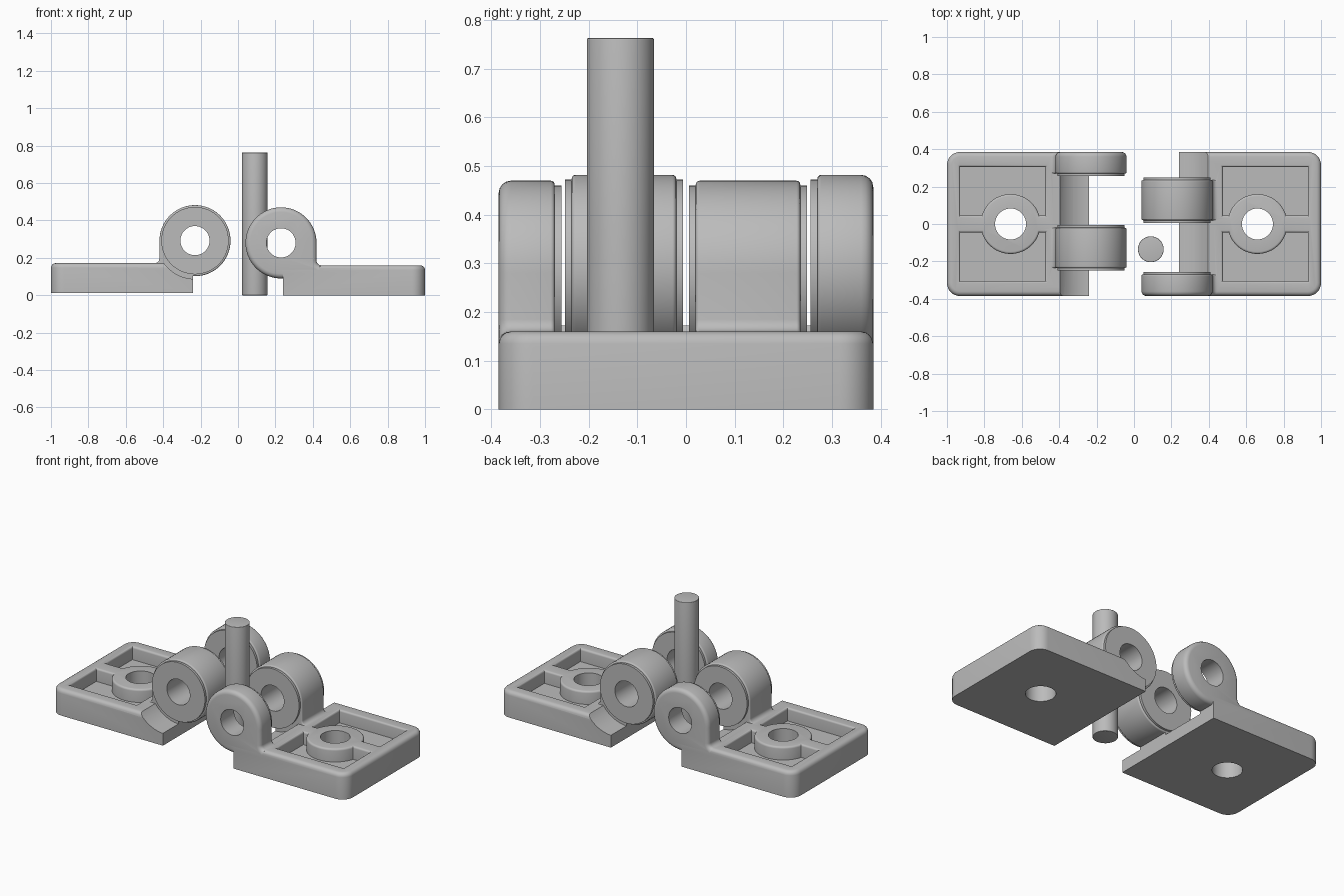
import bpy, bmesh, math
from mathutils import Vector

if "Cube" in bpy.data.objects:
    bpy.data.objects.remove(bpy.data.objects["Cube"])

grey = bpy.data.materials.new("plain grey")
grey.use_nodes = True
grey.diffuse_color = (0.5, 0.5, 0.5, 1)
grey.node_tree.nodes["Principled BSDF"].inputs["Base Color"].default_value = (0.5, 0.5, 0.5, 1)

AXIS_X, AXIS_Z, BARREL_R = 0.23, 0.28, 0.19
TOP, INNER, OUTER, HALF = 0.16, 0.24, 1.0, 0.385
HOLE_X = 0.66


def arc(cx, cy, r, start, end, n):
    """Points on an arc, angles in degrees."""
    angles = [math.radians(start + (end - start) * i / n) for i in range(n + 1)]
    return [(cx + r * math.cos(a), cy + r * math.sin(a)) for a in angles]


def circle(cx, cy, r, n=64):
    return arc(cx, cy, r, 0, 360, n)[:-1]


def prism(name, profile, lo, hi, axis="z", round_lo=0, round_hi=0):
    """Extrude a profile along z or y, with optional rounded ends."""
    bm = bmesh.new()
    k = 2 if axis == "z" else 1

    def place(p, h):
        return (p[0], p[1], h) if axis == "z" else (p[0], h, p[1])

    face = bm.faces.new([bm.verts.new(place(p, lo)) for p in profile])
    moved = bmesh.ops.extrude_face_region(bm, geom=[face], use_keep_orig=True)
    for v in moved["geom"]:
        if isinstance(v, bmesh.types.BMVert):
            v.co[k] = hi
    bmesh.ops.recalc_face_normals(bm, faces=bm.faces)
    for level, width in ((lo, round_lo), (hi, round_hi)):
        if width:
            rim = [e for e in bm.edges if all(abs(v.co[k] - level) < 1e-5 for v in e.verts)]
            bmesh.ops.bevel(bm, geom=rim, offset=width, segments=4, profile=0.5,
                            affect="EDGES", clamp_overlap=False)
    bmesh.ops.recalc_face_normals(bm, faces=bm.faces)
    mesh = bpy.data.meshes.new(name)
    bm.to_mesh(mesh)
    bm.free()
    mesh.materials.append(grey)
    ob = bpy.data.objects.new(name, mesh)
    bpy.context.collection.objects.link(ob)
    return ob


def combine(ob, other, operation):
    """Apply a boolean and discard the second object."""
    mod = ob.modifiers.new("combine", "BOOLEAN")
    mod.operation, mod.solver, mod.object = operation, "EXACT", other
    mesh = bpy.data.meshes.new_from_object(ob.evaluated_get(bpy.context.evaluated_depsgraph_get()))
    ob.modifiers.clear()
    ob.data = mesh
    bpy.data.objects.remove(other)


def round_top(ob, width, outside):
    """Round the top rims: the outer border or the pocket edges."""
    bm = bmesh.new()
    bm.from_mesh(ob.data)
    rim = []
    for e in bm.edges:
        on_top = all(abs(v.co.z - TOP) < 1e-4 for v in e.verts)
        at_inner = all(v.co.x < INNER + 1e-4 for v in e.verts)
        if on_top and not at_inner and len(e.link_faces) == 2 and e.calc_face_angle(0) > 0.5:
            mid = (e.verts[0].co + e.verts[1].co) / 2
            is_border = abs(mid.y) > 0.33 or mid.x > 0.95
            if is_border == outside:
                rim.append(e)
    bmesh.ops.bevel(bm, geom=rim, offset=width, segments=4, profile=0.5,
                    affect="EDGES", clamp_overlap=False)
    bm.to_mesh(ob.data)
    bm.free()


def smooth(ob):
    bpy.ops.object.select_all(action="DESELECT")
    ob.select_set(True)
    bpy.context.view_layer.objects.active = ob
    bpy.ops.object.shade_smooth_by_angle(angle=math.radians(30))


# Leaf plate with two rounded outer corners
r = 0.07
outline = [(INNER, -HALF)] + arc(OUTER - r, r - HALF, r, -90, 0, 8)
outline += arc(OUTER - r, HALF - r, r, 0, 90, 8) + [(INNER, HALF)]
leaf = prism("left_hinge_leaf", outline, 0, TOP)

# Two pockets that leave a rib and a ring around the screw hole
rib, ring = 0.045, 0.16
turn = math.degrees(math.asin(rib / ring))
for side in (1, -1):
    pocket = [(0.93, rib), (0.93, 0.305), (0.475, 0.305), (0.475, rib)]
    pocket += arc(HOLE_X, 0, ring, 180 - turn, turn, 20)
    cutter = prism("pocket_cutter", [(x, y * side) for x, y in pocket], 0.08, 0.3)
    combine(leaf, cutter, "DIFFERENCE")
round_top(leaf, 0.025, True)
round_top(leaf, 0.012, False)

# Curved clearance for the opposite barrels
for lo, hi in ((-0.27, 0.02), (0.235, 0.5)):
    cutter = prism("clearance_cutter", circle(AXIS_X, AXIS_Z, 0.205), lo, hi, "y")
    combine(leaf, cutter, "DIFFERENCE")

# Barrels, filleted into the plate, with thin bosses on the inner ends
side_x = AXIS_X + BARREL_R
barrel = arc(AXIS_X, AXIS_Z, BARREL_R, 0, 270, 48)
barrel += [(side_x + 0.025, 0.09)]
barrel += arc(side_x + 0.025, TOP + 0.025, 0.025, 270, 180, 6)
for lo, hi, round_lo, boss_lo in ((-HALF, -0.27, 0.025, -0.3), (0.02, 0.235, 0.008, 0.006)):
    combine(leaf, prism("barrel", barrel, lo, hi, "y", round_lo, 0.008), "UNION")
    boss = prism("boss", circle(AXIS_X, AXIS_Z, 0.18), boss_lo, hi + 0.014, "y")
    combine(leaf, boss, "UNION")

# Pin bore and screw hole
combine(leaf, prism("bore_cutter", circle(AXIS_X, AXIS_Z, 0.078, 48), -1, 1, "y"), "DIFFERENCE")
combine(leaf, prism("screw_cutter", circle(HOLE_X, 0, 0.083, 48), -1, 1), "DIFFERENCE")
smooth(leaf)

# Matching leaf turned half round
other_leaf = leaf.copy()
other_leaf.data = leaf.data.copy()
other_leaf.name = "right_hinge_leaf"
other_leaf.rotation_euler.z = math.pi
other_leaf.location = Vector((0, 0, 0.012))
bpy.context.collection.objects.link(other_leaf)

# Loose hinge pin standing upright
pin = prism("hinge_pin", circle(0.09, -0.135, 0.069, 48), 0, 0.763, "z", 0.003, 0.003)
smooth(pin)
